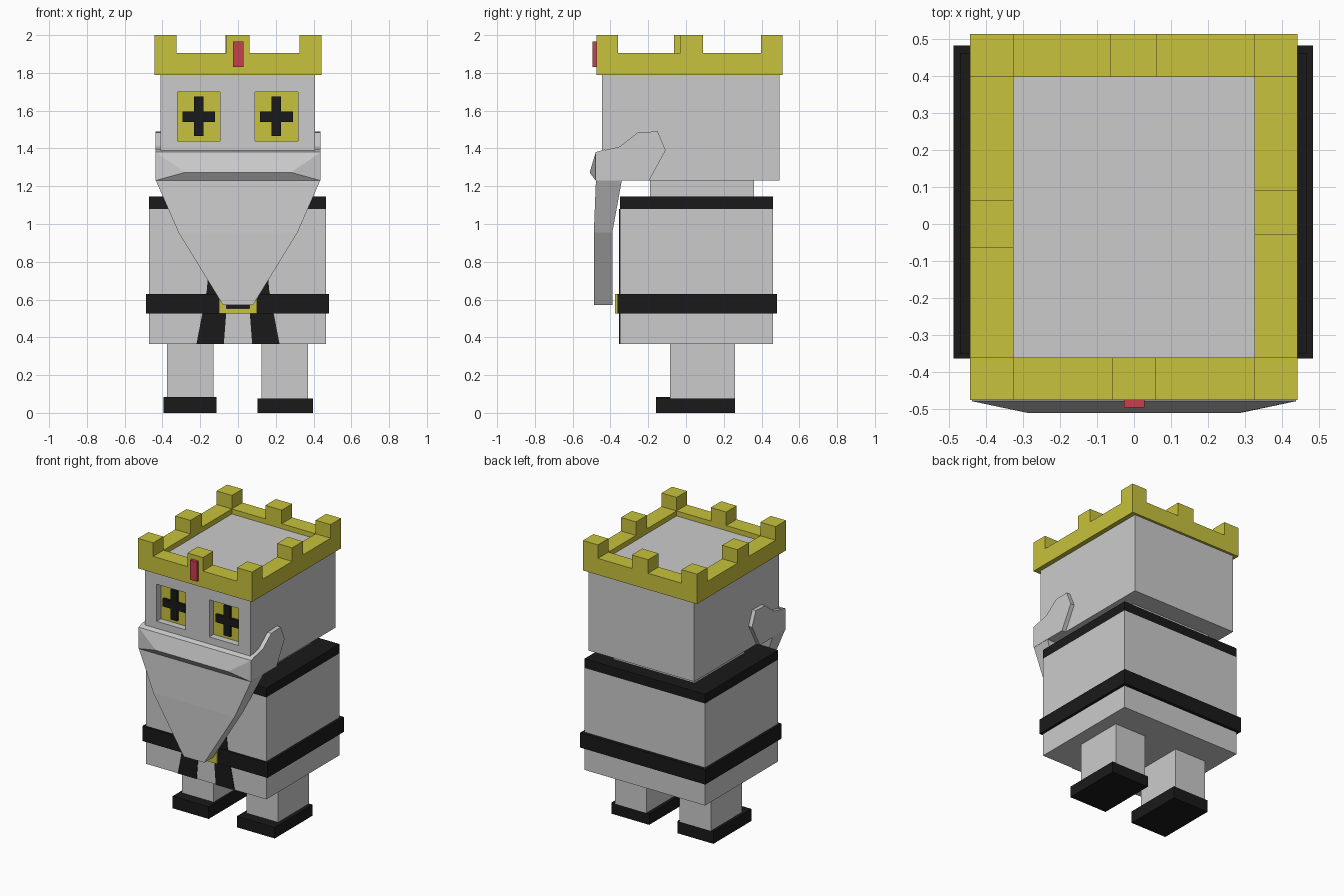
import bpy, bmesh

if "Cube" in bpy.data.objects:
    bpy.data.objects.remove(bpy.data.objects["Cube"])


def material(name, color):
    m = bpy.data.materials.new(name)
    m.diffuse_color = (*color, 1)
    m.use_nodes = True
    m.node_tree.nodes["Principled BSDF"].inputs["Base Color"].default_value = m.diffuse_color
    return m


YELLOW = material("yellow", (0.58, 0.54, 0.045))
BLACK = material("black", (0.01, 0.01, 0.01))
RED = material("red", (0.58, 0.05, 0.07))


def finish(name, bm, mat=None):
    bmesh.ops.recalc_face_normals(bm, faces=bm.faces)
    me = bpy.data.meshes.new(name)
    bm.to_mesh(me)
    bm.free()
    ob = bpy.data.objects.new(name, me)
    bpy.context.collection.objects.link(ob)
    if mat:
        me.materials.append(mat)
    return ob


def loft(bm, rings):
    """Closed solid through rings of equal point count."""
    vs = [[bm.verts.new(p) for p in r] for r in rings]
    n = len(vs[0])
    for a, b in zip(vs, vs[1:]):
        for i in range(n):
            j = (i + 1) % n
            bm.faces.new((a[i], a[j], b[j], b[i]))
    bm.faces.new(vs[0])
    bm.faces.new(vs[-1])


def boxes(name, specs, mat=None):
    """One object made of boxes given as (x0, x1, y0, y1, z0, z1)."""
    bm = bmesh.new()
    for x0, x1, y0, y1, z0, z1 in specs:
        loft(bm, [[(x0, y0, z), (x1, y0, z), (x1, y1, z), (x0, y1, z)] for z in (z0, z1)])
    return finish(name, bm, mat)


# Legs and shoes
for side, leg, shoe in (("left", (-0.375, -0.13), (-0.395, -0.115, 0.085)),
                        ("right", (0.125, 0.37), (0.103, 0.397, 0.077))):
    boxes(side + "_leg", [(*leg, -0.085, 0.26, shoe[2], 0.365)])
    boxes(side + "_shoe", [(shoe[0], shoe[1], -0.16, 0.26, 0, shoe[2])], BLACK)

# Body, collar, belt, neck
boxes("body", [(-0.47, 0.465, -0.35, 0.46, 0.365, 1.08)])
boxes("collar", [(-0.47, 0.465, -0.35, 0.46, 1.08, 1.145)], BLACK)
boxes("belt", [(-0.487, 0.483, -0.363, 0.482, 0.525, 0.63)], BLACK)
boxes("neck", [(-0.32, 0.31, -0.19, 0.36, 1.145, 1.23)])

# Buckle frame
boxes("buckle", [(-0.10, -0.06, -0.376, -0.363, 0.525, 0.63),
                 (0.06, 0.10, -0.376, -0.363, 0.525, 0.63),
                 (-0.06, 0.06, -0.376, -0.363, 0.525, 0.553),
                 (-0.06, 0.06, -0.376, -0.363, 0.602, 0.63)], YELLOW)

# Coat front trims, spreading towards the hem
for side, s in (("left", -1), ("right", 1)):
    bm = bmesh.new()
    loft(bm, [[(s * x, y, z) for x, z in ((0.075, 0.365), (0.22, 0.365), (0.165, 0.65),
                                         (0.13, 1.08), (0.02, 1.08))] for y in (-0.354, -0.35)])
    finish(side + "_coat_trim", bm, BLACK)

# Head with recessed eye sockets
head = boxes("head", [(-0.41, 0.408, -0.445, 0.495, 1.23, 1.87)])
EYES = ((-0.32, -0.095), (0.09, 0.317))
cutter = boxes("socket_cutter", [(a, b, -0.6, -0.395, 1.44, 1.70) for a, b in EYES])
mod = head.modifiers.new("sockets", "BOOLEAN")
mod.operation, mod.object, mod.solver = "DIFFERENCE", cutter, "EXACT"
bpy.context.view_layer.objects.active = head
bpy.ops.object.modifier_apply(modifier=mod.name)
bpy.data.objects.remove(cutter)

# Eyes with cross pupils
for side, (a, b) in zip(("left", "right"), EYES):
    c = (a + b) / 2
    boxes(side + "_eye", [(a, b, -0.398, -0.39, 1.44, 1.70)], YELLOW)
    boxes(side + "_pupil", [(c - 0.025, c + 0.025, -0.415, -0.398, 1.465, 1.675),
                            (c - 0.087, c - 0.025, -0.415, -0.398, 1.54, 1.595),
                            (c + 0.025, c + 0.087, -0.415, -0.398, 1.54, 1.595)], BLACK)

# Beard: tapering plate
bm = bmesh.new()
loft(bm, [[(-w, f, z), (w, f, z), (w, r, z), (-w, r, z)] for w, f, r, z in
          ((0.08, -0.488, -0.39, 0.572), (0.315, -0.488, -0.39, 0.955),
           (0.435, -0.477, -0.34, 1.23))])
finish("beard", bm)

# Moustache: block ending in a pointed front ridge
bm = bmesh.new()
W, F = 0.437, -0.478
loft(bm, [[(-W, -0.43, 1.23), (W, -0.43, 1.23), (W, -0.43, 1.395), (-W, -0.43, 1.395)],
          [(-W, F, 1.23), (W, F, 1.23), (W, F, 1.38), (-W, F, 1.38)],
          [(-0.285, -0.51, 1.272), (0.285, -0.51, 1.272),
           (0.285, -0.509, 1.276), (-0.285, -0.509, 1.276)]])
finish("moustache", bm)

# Whisker flaps on the sides of the head
FLAP = ((F, 1.38), (-0.35, 1.41), (-0.255, 1.485), (-0.15, 1.49),
        (-0.108, 1.39), (-0.195, 1.23), (F, 1.23))
for side, s in (("left", -1), ("right", 1)):
    bm = bmesh.new()
    loft(bm, [[(s * x, y, z) for y, z in FLAP] for x in (0.405, W)])
    finish(side + "_whisker", bm)

# Crown: four-sided band with merlons at the corners and middles
X0, X1, Y0, Y1 = -0.443, 0.441, -0.475, 0.512
IX, IY0, IY1 = 0.325, -0.36, 0.396
Z0, Z1, Z2 = 1.79, 1.905, 2.0
band = [(X0, X1, Y0, IY0, Z0, Z1), (X0, X1, IY1, Y1, Z0, Z1),
        (X0, -IX, IY0, IY1, Z0, Z1), (IX, X1, IY0, IY1, Z0, Z1)]
merlons = [(xa, xb, ya, yb, Z1, Z2) for xa, xb in ((X0, -IX), (IX, X1))
           for ya, yb in ((Y0, IY0), (IY1, Y1))]
merlons += [(-0.06, 0.06, Y0, IY0, Z1, Z2), (-0.065, 0.062, IY1, Y1, Z1, Z2),
            (X0, -IX, -0.063, 0.063, Z1, Z2), (IX, X1, -0.03, 0.09, Z1, Z2)]
boxes("crown", band + merlons, YELLOW)
boxes("crown_jewel", [(-0.027, 0.028, -0.495, -0.475, 1.83, 1.967)], RED)
